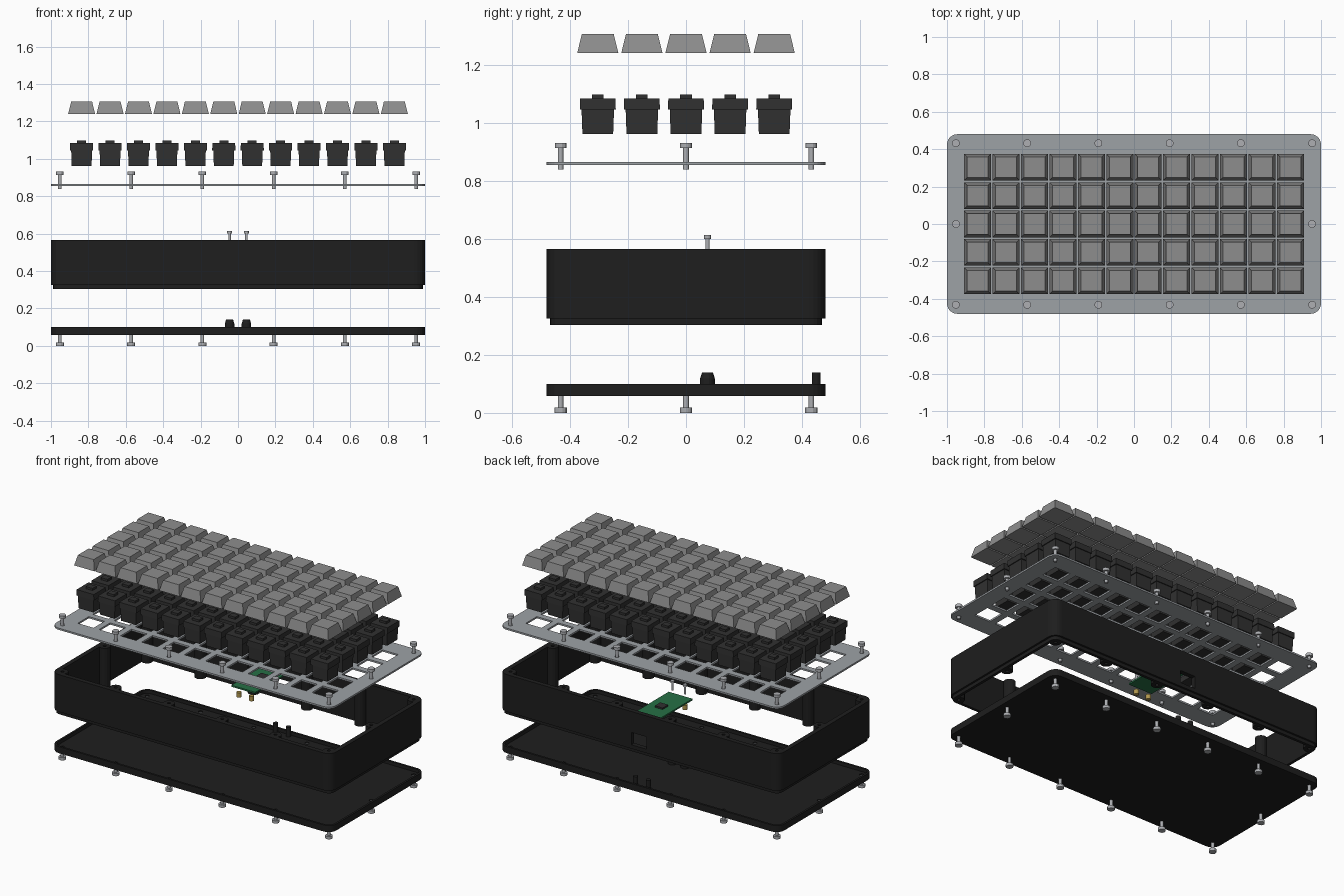
import bpy, bmesh
from math import sin, cos, pi

if "Cube" in bpy.data.objects:
    bpy.data.objects.remove(bpy.data.objects["Cube"])

PITCH = 0.152
COLS, ROWS = 12, 5
COL_X = [(i - 5.5) * PITCH for i in range(COLS)]
ROW_Y = [(j - 2) * PITCH for j in range(ROWS)]
SCREWS = [(-0.952 + i * 0.3808, s * 0.432) for i in range(6) for s in (-1, 1)]
SCREWS += [(-0.952, 0), (0.952, 0)]


def material(name, r, g, b):
    m = bpy.data.materials.new(name)
    m.diffuse_color = (r, g, b, 1)
    m.use_nodes = True
    m.node_tree.nodes["Principled BSDF"].inputs["Base Color"].default_value = m.diffuse_color
    return m


BLACK = material("black_plastic", 0.013, 0.013, 0.013)
DARK = material("switch_plastic", 0.03, 0.03, 0.03)
GREY = material("cap_plastic", 0.27, 0.27, 0.27)
METAL = material("plate_metal", 0.34, 0.36, 0.38)
STEEL = material("steel", 0.42, 0.43, 0.45)
GREEN = material("board_green", 0.02, 0.16, 0.06)
BRASS = material("brass", 0.45, 0.32, 0.08)


def circle(r, n=12, x=0, y=0):
    return [(x + r * cos(2 * pi * (k + 0.5) / n), y + r * sin(2 * pi * (k + 0.5) / n)) for k in range(n)]


def rect(hx, hy, x=0, y=0):
    return [(x - hx, y - hy), (x + hx, y - hy), (x + hx, y + hy), (x - hx, y + hy)]


def rounded(inset, r=0.055, n=6):
    hx, hy, r = 1 - inset, 0.48 - inset, max(r - inset, 0.015)
    pts = []
    for q, (sx, sy) in enumerate([(1, 1), (-1, 1), (-1, -1), (1, -1)]):
        for k in range(n + 1):
            a = (q + k / n) * pi / 2
            pts.append((sx * (hx - r) + r * cos(a), sy * (hy - r) + r * sin(a)))
    return pts


def place(name, mesh, loc=(0, 0, 0)):
    o = bpy.data.objects.new(name, mesh)
    o.location = loc
    bpy.context.collection.objects.link(o)
    return o


def stack(name, sections, mat):
    """Closed solid from (outline, z) sections with equal point counts."""
    bm = bmesh.new()
    rings = [[bm.verts.new((x, y, z)) for x, y in pts] for pts, z in sections]
    n = len(rings[0])
    for a, b in zip(rings, rings[1:]):
        for k in range(n):
            bm.faces.new((a[k], a[(k + 1) % n], b[(k + 1) % n], b[k]))
    bm.faces.new(rings[0][::-1])
    bm.faces.new(rings[-1])
    me = bpy.data.meshes.new(name)
    bm.to_mesh(me)
    bm.free()
    me.materials.append(mat)
    return me


def panel(name, z0, z1, loops, mat):
    """Flat panel: first loop is the outline, the rest are holes."""
    cu = bpy.data.curves.new(name + "_outline", 'CURVE')
    cu.dimensions, cu.fill_mode, cu.extrude = '2D', 'BOTH', (z1 - z0) / 2
    for pts in loops:
        s = cu.splines.new('POLY')
        s.points.add(len(pts) - 1)
        for p, (x, y) in zip(s.points, pts):
            p.co = (x, y, 0, 1)
        s.use_cyclic_u, s.use_smooth = True, False
    tmp = place("tmp", cu)
    bpy.context.view_layer.update()
    me = bpy.data.meshes.new_from_object(tmp.evaluated_get(bpy.context.evaluated_depsgraph_get()))
    bpy.data.objects.remove(tmp)
    bpy.data.curves.remove(cu)
    bm = bmesh.new()
    bm.from_mesh(me)
    bmesh.ops.remove_doubles(bm, verts=bm.verts, dist=1e-5)
    bmesh.ops.recalc_face_normals(bm, faces=bm.faces)
    bm.to_mesh(me)
    bm.free()
    me.name = name
    me.materials.clear()
    me.materials.append(mat)
    return place(name, me, (0, 0, (z0 + z1) / 2))


# Keycaps and switches
cap = stack("keycap", [(rect(0.072, 0.071), 1.24), (rect(0.056, 0.055), 1.305)], GREY)
switch = stack("switch", [(rect(0.053, 0.053), 0.962), (rect(0.056, 0.056), 1.045),
                          (rect(0.062, 0.062), 1.045), (rect(0.061, 0.061), 1.083),
                          (rect(0.024, 0.02), 1.083), (rect(0.024, 0.02), 1.097)], DARK)
for i, x in enumerate(COL_X):
    for j, y in enumerate(ROW_Y):
        place(f"keycap_{j}_{i}", cap, (x, y, 0))
        place(f"switch_{j}_{i}", switch, (x, y, 0))

# Switch plate with key and screw openings
holes = [circle(0.013, 12, x, y) for x, y in SCREWS]
panel("switch_plate", 0.854, 0.865,
      [rounded(0)] + [rect(0.056, 0.056, x, y) for x in COL_X for y in ROW_Y] + holes, METAL)

# Case: wall, lower lip, screw bosses
wall = panel("case_wall", 0.325, 0.565, [rounded(0), rounded(0.03)], BLACK)
panel("case_lip", 0.303, 0.325, [rounded(0.012), rounded(0.03)], BLACK)
for k, (x, y) in enumerate(SCREWS):
    panel(f"case_boss_{k}", 0.303, 0.565, [circle(0.035, 16, x, y), circle(0.01, 12, x, y)], BLACK)

# Cable port opening in the back wall
cutter = place("port_cutter", stack("port_cutter", [(rect(0.055, 0.06, 0, 0.48), 0.35),
                                                    (rect(0.055, 0.06, 0, 0.48), 0.43)], BLACK))
cutter.hide_render = True
mod = wall.modifiers.new("port", 'BOOLEAN')
mod.operation, mod.solver, mod.object = 'DIFFERENCE', 'EXACT', cutter
bpy.context.view_layer.objects.active = wall
bpy.ops.object.modifier_apply(modifier="port")
bpy.data.objects.remove(cutter)

# Bottom cover: floor and raised rim that receives the lip
panel("bottom_floor", 0.058, 0.078, [rounded(0)] + holes, BLACK)
panel("bottom_rim", 0.078, 0.1, [rounded(0), rounded(0.013)], BLACK)

# Case screws, top and bottom
top_screw = stack("top_screw", [(circle(0.01), 0.838), (circle(0.01), 0.913),
                                (circle(0.021), 0.913), (circle(0.021), 0.931)], STEEL)
low_screw = stack("bottom_screw", [(circle(0.022), 0.0), (circle(0.022), 0.018),
                                   (circle(0.01), 0.018), (circle(0.01), 0.072)], STEEL)
for k, (x, y) in enumerate(SCREWS):
    place(f"top_screw_{k}", top_screw, (x, y, 0))
    place(f"bottom_screw_{k}", low_screw, (x, y, 0))

# Controller board with chip, its screws, inserts and supports
place("controller_board", stack("controller_board", [(rect(0.085, 0.165, 0, 0.22), 0.512),
                                                     (rect(0.085, 0.165, 0, 0.22), 0.522)], GREEN))
place("controller_chip", stack("controller_chip", [(rect(0.028, 0.028, 0, 0.25), 0.522),
                                                   (rect(0.028, 0.028, 0, 0.25), 0.532)], DARK))
board_screw = stack("board_screw", [(circle(0.007), 0.55), (circle(0.007), 0.6),
                                    (circle(0.013), 0.6), (circle(0.013), 0.613)], STEEL)
insert = stack("brass_insert", [(circle(0.015), 0.452), (circle(0.015), 0.482)], BRASS)
support = stack("board_support", [(circle(0.026, 16), 0.078), (circle(0.026, 16), 0.118),
                                  (circle(0.019, 16), 0.14)], BLACK)
post = stack("locating_post", [(circle(0.015), 0.078), (circle(0.015), 0.14)], BLACK)
for side, x in (("left", -0.045), ("right", 0.045)):
    place(f"board_screw_{side}", board_screw, (x, 0.074, 0))
    place(f"brass_insert_{side}", insert, (x, 0.074, 0))
    place(f"board_support_{side}", support, (x, 0.074, 0))
    place(f"locating_post_{side}", post, (x, 0.449, 0))
